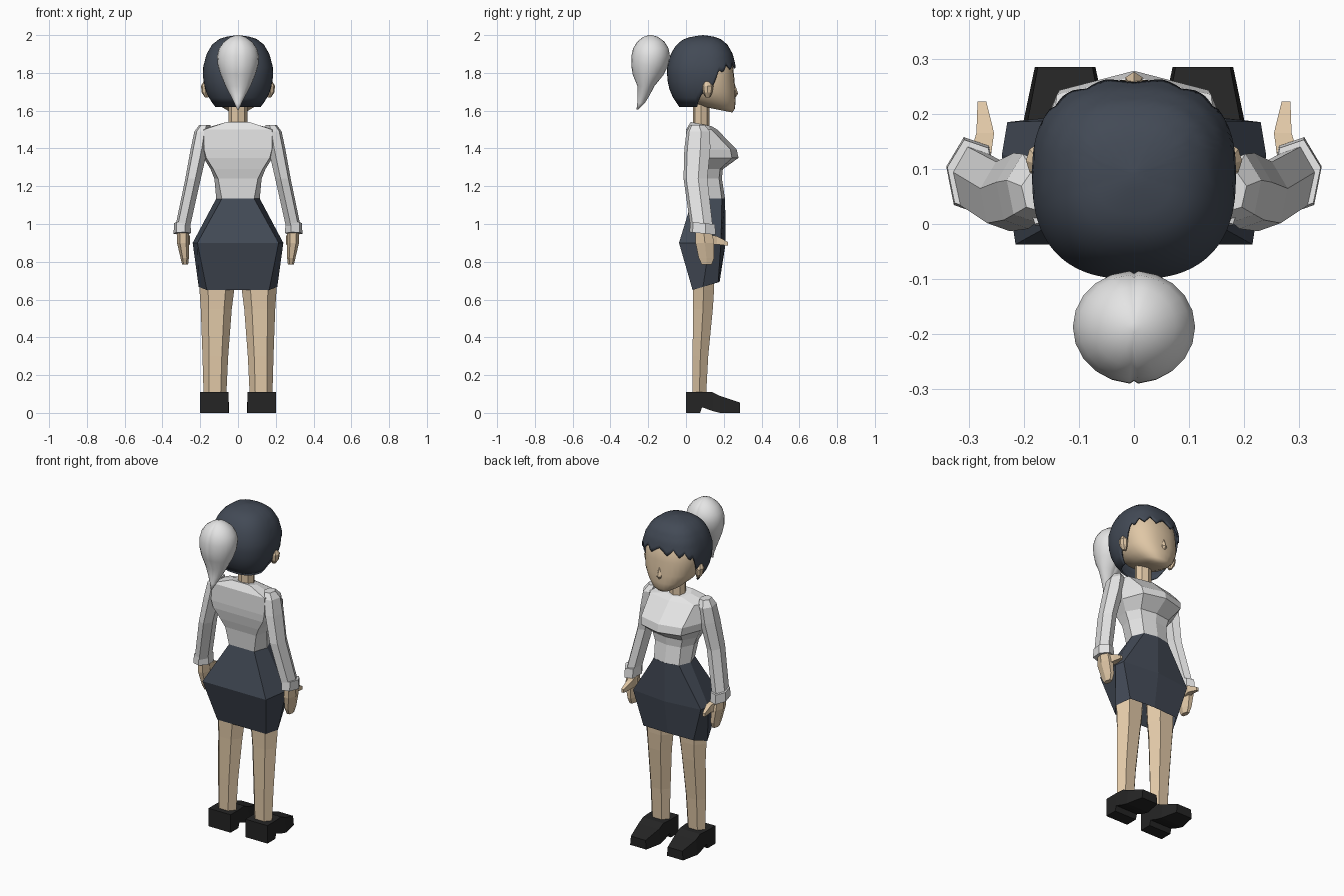
import bpy, bmesh, math

if "Cube" in bpy.data.objects:
    bpy.data.objects.remove(bpy.data.objects["Cube"])


def material(name, rgb):
    m = bpy.data.materials.new(name)
    m.diffuse_color = (*rgb, 1)
    m.use_nodes = True
    m.node_tree.nodes["Principled BSDF"].inputs["Base Color"].default_value = m.diffuse_color
    return m


SKIN = material("skin", (0.74, 0.57, 0.38))
WHITE = material("light_grey", (0.78, 0.78, 0.78))
SLATE = material("dark_slate", (0.055, 0.068, 0.092))
BLACK = material("black", (0.018, 0.018, 0.018))


def loft(name, rings, mat, caps=(True, True), smooth=False, thick=0):
    """Skin a list of equal-length closed rings."""
    bm = bmesh.new()
    vs = [[bm.verts.new(p) for p in r] for r in rings]
    n = len(rings[0])
    for a, b in zip(vs, vs[1:]):
        for i in range(n):
            j = (i + 1) % n
            bm.faces.new((a[i], a[j], b[j], b[i]))
    if caps[0]:
        bm.faces.new(vs[0])
    if caps[1]:
        bm.faces.new(vs[-1])
    bmesh.ops.remove_doubles(bm, verts=bm.verts, dist=0.0004)
    bmesh.ops.recalc_face_normals(bm, faces=bm.faces)
    for f in bm.faces:
        f.smooth = smooth
    me = bpy.data.meshes.new(name)
    bm.to_mesh(me)
    bm.free()
    me.materials.append(mat)
    ob = bpy.data.objects.new(name, me)
    bpy.context.collection.objects.link(ob)
    if thick:
        mod = ob.modifiers.new("thickness", "SOLIDIFY")
        mod.thickness, mod.offset = thick, -1
    return ob


def spow(v, e):
    return math.copysign(abs(v) ** e, v)


def ell(cx, cy, z, rx, ry, n=6, e=1.0, phase=0.0, tilt=0.0):
    """Horizontal (super)ellipse ring; tilt raises z with y."""
    out = []
    for i in range(n):
        a = 2 * math.pi * i / n + phase
        y = ry * spow(math.cos(a), e)
        out.append((cx + rx * spow(math.sin(a), e), cy + y, z + tilt * y))
    return out


def outline(z, pts, tilt=0.0):
    """Symmetric ring from half outline points, the last on the centre line."""
    full = pts + [(-x, y) for x, y in reversed(pts[:-1])]
    return [(x, y, z + tilt * y) for x, y in full]


def station(y, top, bottom, cx, w, bevel=1.0):
    """Box section across y."""
    return [(cx - w, y, bottom), (cx + w, y, bottom),
            (cx + w * bevel, y, top), (cx - w * bevel, y, top)]


def both(name, rings, mat, **kw):
    """Build a part and its mirror image."""
    for side, s in (("right", 1), ("left", -1)):
        loft(f"{side}_{name}", [[(s * x, y, z) for x, y, z in r] for r in rings], mat, **kw)


def lerp_table(table, v):
    for (a, fa), (b, fb) in zip(table, table[1:]):
        if v <= b:
            return fa + (fb - fa) * max(0, v - a) / (b - a)
    return table[-1][1]


# Shoes with heel and arch
both("shoe", [station(0.0, .11, 0, .125, .075), station(.075, .11, 0, .125, .075),
              station(.085, .11, .03, .125, .075), station(.14, .11, .01, .125, .077, .9),
              station(.18, .09, 0, .125, .077, .9), station(.285, .055, 0, .125, .055, .9)], BLACK)

# Legs
both("leg", [ell(*r, n=6, phase=math.pi / 6) for r in (
    (.122, .07, .09, .060, .042), (.12, .076, .3, .068, .048), (.115, .09, .55, .082, .06),
    (.112, .093, .65, .092, .064), (.112, .09, .88, .1, .075))], SKIN)

# Skirt, open at the bottom
WAIST = [(.085, .035), (.115, .12), (.085, .19), (0, .207)]
loft("skirt", [
    outline(.64, [(.165, .035), (.208, .09), (.17, .17), (0, .178)], .3),
    outline(.9, [(.215, -.037), (.24, .125), (.23, .185), (0, .21)]),
    outline(1.135, WAIST)], SLATE, caps=(False, True))

# Blouse
loft("blouse", [
    outline(1.13, WAIST),
    outline(1.24, [(.105, .025), (.125, .1), (.088, .175), (0, .19)]),
    outline(1.29, [(.13, .012), (.145, .1), (.1, .18), (0, .195)]),
    outline(1.35, [(.168, 0), (.182, .12), (.135, .243), (0, .278)]),
    outline(1.395, [(.18, -.003), (.188, .12), (.14, .235), (0, .268)]),
    outline(1.5, [(.18, 0), (.2, .06), (.15, .135), (0, .165)]),
    outline(1.545, [(.06, .025), (.08, .07), (.055, .12), (0, .135)], -.2)], WHITE)

# Sleeves, cuffs and hands
both("sleeve", [ell(*r, n=6, phase=.3) for r in (
    (.292, .082, .99, .04, .062), (.238, .05, 1.24, .042, .066),
    (.205, .06, 1.4, .046, .072), (.19, .065, 1.49, .042, .065),
    (.175, .06, 1.525, .03, .04))], WHITE)
both("cuff", [ell(.295, .088, z, rx, ry, n=6, phase=.3, tilt=-.1) for z, rx, ry in (
    (.95, .047, .073), (1.005, .045, .068))], WHITE)
both("hand", [ell(*r, n=6, phase=math.pi / 6) for r in (
    (.28, .11, .785, .016, .03), (.282, .108, .82, .022, .047), (.291, .1, .9, .032, .057),
    (.293, .093, .97, .032, .048))], SKIN)
both("thumb", [station(.1, .95, .885, .285, .022), station(.165, .935, .892, .27, .016),
               station(.222, .905, .885, .276, .008)], SKIN)

# Neck
loft("neck", [ell(0, .08, z, .05, .044, n=8) for z in (1.5, 1.66)], SKIN)


# Head with chin, nose and ears
def head_ring(z, rx, back, front, tilt=0.0):
    return ell(0, (back + front) / 2, z, rx, (front - back) / 2, n=28, e=.85, tilt=tilt)


loft("head", [head_ring(*r) for r in (
    (1.605, .055, .1, .245, -.2), (1.625, .09, .04, .258, -.15), (1.655, .125, 0, .263, -.05),
    (1.7, .153, -.03, .262), (1.78, .166, -.06, .255), (1.85, .16, -.06, .247),
    (1.92, .12, -.02, .2))], SKIN, smooth=True)
loft("nose", [ell(*r, n=6) for r in ((0, .25, 1.67, .014, .012), (0, .256, 1.69, .018, .02),
                                     (0, .247, 1.745, .006, .01))], SKIN)
both("ear", [ell(*r, n=8) for r in ((.165, .115, 1.67, .01, .012), (.172, .115, 1.695, .02, .024),
                                    (.174, .115, 1.73, .022, .03), (.17, .11, 1.755, .012, .015))], SKIN)

# Hair cap: rows run from the crown down to a jagged rim
SCALE = [(1.62, .66), (1.66, .81), (1.7, .92), (1.77, 1), (1.83, 1), (1.9, .9),
         (1.95, .74), (1.98, .53), (1.993, .3), (2.0, 0)]
RIM = [(0, 1.86), (12, 1.825), (24, 1.86), (36, 1.82), (48, 1.845), (58, 1.8), (66, 1.82),
       (74, 1.75), (81, 1.69), (86, 1.72), (92, 1.68), (100, 1.62), (180, 1.62)]
ROWS, COLS = 14, 90
hair = []
for k in range(ROWS + 1):
    ring = []
    for i in range(COLS):
        deg = 360 * i / COLS
        a = math.radians(deg)
        rim = lerp_table(RIM, min(deg, 360 - deg))
        z = 2 - (2 - rim) * (k / ROWS) ** 1.8
        s = lerp_table(SCALE, z)
        ry = .175 if math.cos(a) > 0 else .19
        ring.append((.185 * s * spow(math.sin(a), .8), .09 + ry * s * spow(math.cos(a), .8), z))
    hair.append(ring)
loft("hair", hair, SLATE, caps=(False, False), smooth=True, thick=.01)

# Ponytail with a thin centre groove
tail = []
for z, cy, rx, ry in ((1.605, -.258, .004, .004), (1.64, -.238, .02, .02), (1.68, -.225, .04, .032),
                      (1.73, -.212, .066, .045), (1.79, -.2, .092, .082), (1.84, -.192, .107, .098),
                      (1.89, -.187, .111, .102), (1.93, -.186, .1, .094), (1.965, -.186, .075, .072),
                      (1.99, -.187, .04, .04), (2.0, -.187, .008, .008)):
    half = [0, 4] + list(range(22, 159, 17)) + [176]
    ring = []
    for d in half + [h + 180 for h in half]:
        a = math.radians(d)
        g = .95 if d % 180 == 0 else 1
        ring.append((rx * math.sin(a), cy + g * ry * math.cos(a), z))
    tail.append(ring)
loft("ponytail", tail, WHITE, smooth=True)
